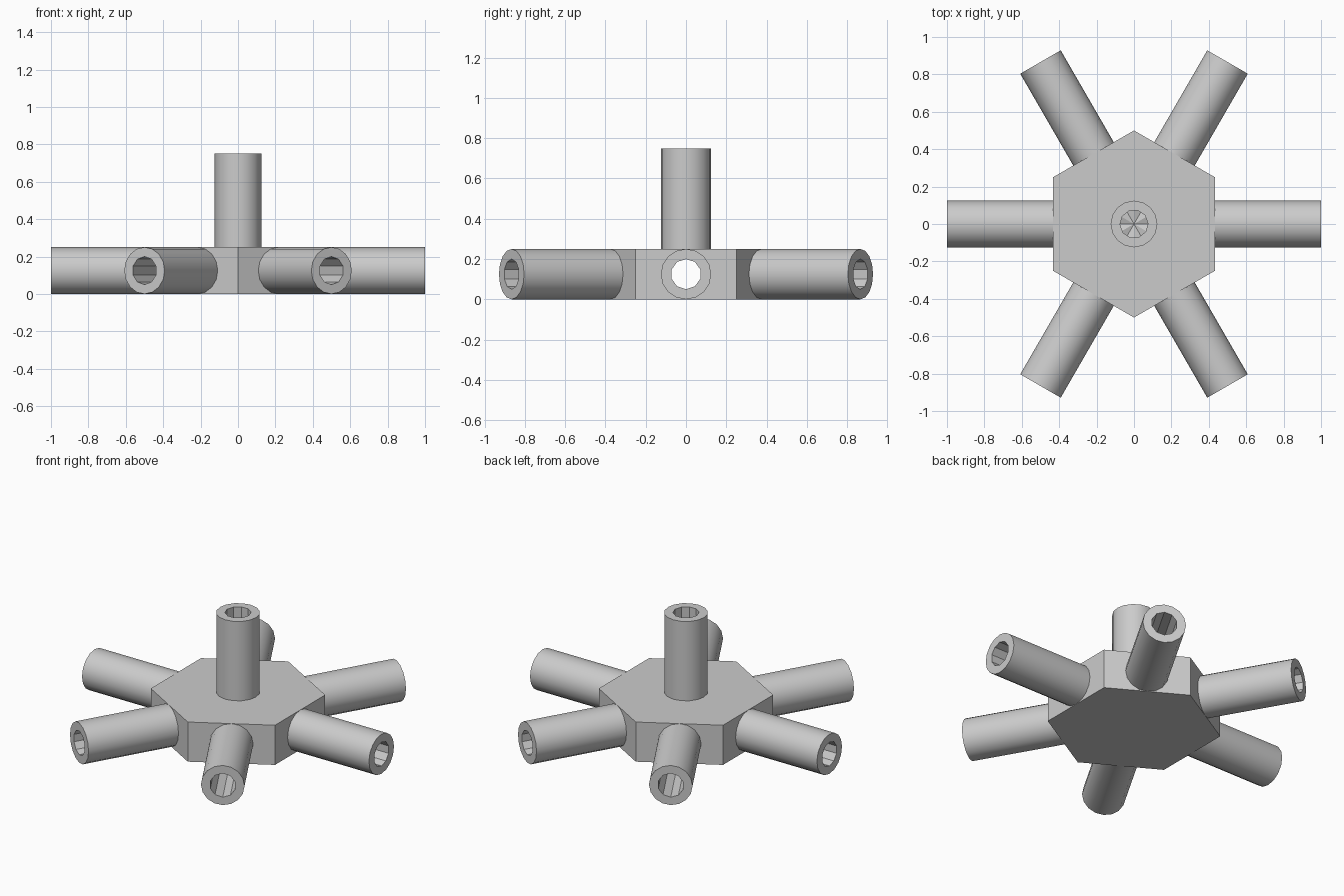
import bpy
import bmesh
import math
from mathutils import Matrix

cube = bpy.data.objects.get("Cube")
if cube:
    bpy.data.objects.remove(cube, do_unlink=True)

HUB_R, THICK = 0.5, 0.25
TUBE_R, BORE_R = 0.125, 0.075
ARM_END, POST_TOP = 1.0, 0.75
HUB_FLAT = HUB_R * math.cos(math.pi / 6)
UPRIGHT = Matrix.Identity(4)

grey = bpy.data.materials.new("mid grey")
grey.use_nodes = True
grey.diffuse_color = (0.6, 0.6, 0.6, 1)
grey.node_tree.nodes["Principled BSDF"].inputs["Base Color"].default_value = (0.6, 0.6, 0.6, 1)


def prism(name, sides, radius, start, end, frame):
    """Closed prism mesh along the local z of frame, first corner on local x."""
    ring = [(radius * math.cos(2 * math.pi * i / sides),
             radius * math.sin(2 * math.pi * i / sides)) for i in range(sides)]
    verts = [(x, y, z) for z in (start, end) for x, y in ring]
    faces = [(i, (i + 1) % sides, (i + 1) % sides + sides, i + sides) for i in range(sides)]
    faces += [tuple(reversed(range(sides))), tuple(range(sides, 2 * sides))]
    mesh = bpy.data.meshes.new(name)
    mesh.from_pydata(verts, [], faces)
    mesh.transform(frame)
    mesh.update()
    mesh.materials.append(grey)
    return mesh


def place(mesh):
    obj = bpy.data.objects.new(mesh.name, mesh)
    bpy.context.collection.objects.link(obj)
    return obj


def arm_frame(angle):
    return (Matrix.Translation((0, 0, THICK / 2)) @ Matrix.Rotation(angle, 4, 'Z')
            @ Matrix.Rotation(math.pi / 2, 4, 'Y'))


def star_bore():
    """Six bores mitred together at the hub centre, as one closed mesh."""
    mesh = prism("star_bore_cutter", 10, BORE_R, -0.2, ARM_END + 0.1, arm_frame(0))
    bm = bmesh.new()
    bm.from_mesh(mesh)
    for side in (-1, 1):
        bmesh.ops.bisect_plane(bm, geom=bm.verts[:] + bm.edges[:] + bm.faces[:], dist=1e-6,
                               plane_co=(0, 0, 0), clear_outer=True,
                               plane_no=(-0.5, side * math.cos(math.pi / 6), 0))
    bm.to_mesh(mesh)
    bm.free()
    star = bmesh.new()
    for _ in range(6):
        star.from_mesh(mesh)
        mesh.transform(Matrix.Rotation(math.pi / 3, 4, 'Z'))
    bmesh.ops.remove_doubles(star, verts=star.verts[:], dist=1e-4)
    bmesh.ops.recalc_face_normals(star, faces=star.faces[:])
    star.to_mesh(mesh)
    star.free()
    return place(mesh)


def drill(obj, cutters):
    """Cut the bores, then shade with sharp rims."""
    bpy.ops.object.select_all(action='DESELECT')
    obj.select_set(True)
    bpy.context.view_layer.objects.active = obj
    for cutter in cutters:
        mod = obj.modifiers.new("bore", 'BOOLEAN')
        mod.operation = 'DIFFERENCE'
        mod.solver = 'EXACT'
        mod.object = cutter
        bpy.ops.object.modifier_apply(modifier=mod.name)
    bpy.ops.object.shade_smooth_by_angle(angle=math.radians(30))


# Bores: a star through the hub and arms, and one down the post to the hub centre
star = star_bore()
down = place(prism("post_bore_cutter", 10, BORE_R, THICK / 2, POST_TOP + 0.1,
                   Matrix.Rotation(math.radians(2), 4, 'Z')))
star.hide_render = down.hide_render = True

# Hexagonal hub with corners at front and back
hub = place(prism("hub", 6, HUB_R, 0, THICK, Matrix.Rotation(math.pi / 6, 4, 'Z')))
drill(hub, [down, star])

# Six tubular arms, one on each hub side
for i in range(6):
    arm = place(prism(f"arm_{i + 1}", 16, TUBE_R, HUB_FLAT, ARM_END, arm_frame(i * math.pi / 3)))
    drill(arm, [star])

# Upright tubular post
post = place(prism("post", 16, TUBE_R, THICK, POST_TOP, UPRIGHT))
drill(post, [down])

for cutter in (star, down):
    bpy.data.objects.remove(cutter, do_unlink=True)
